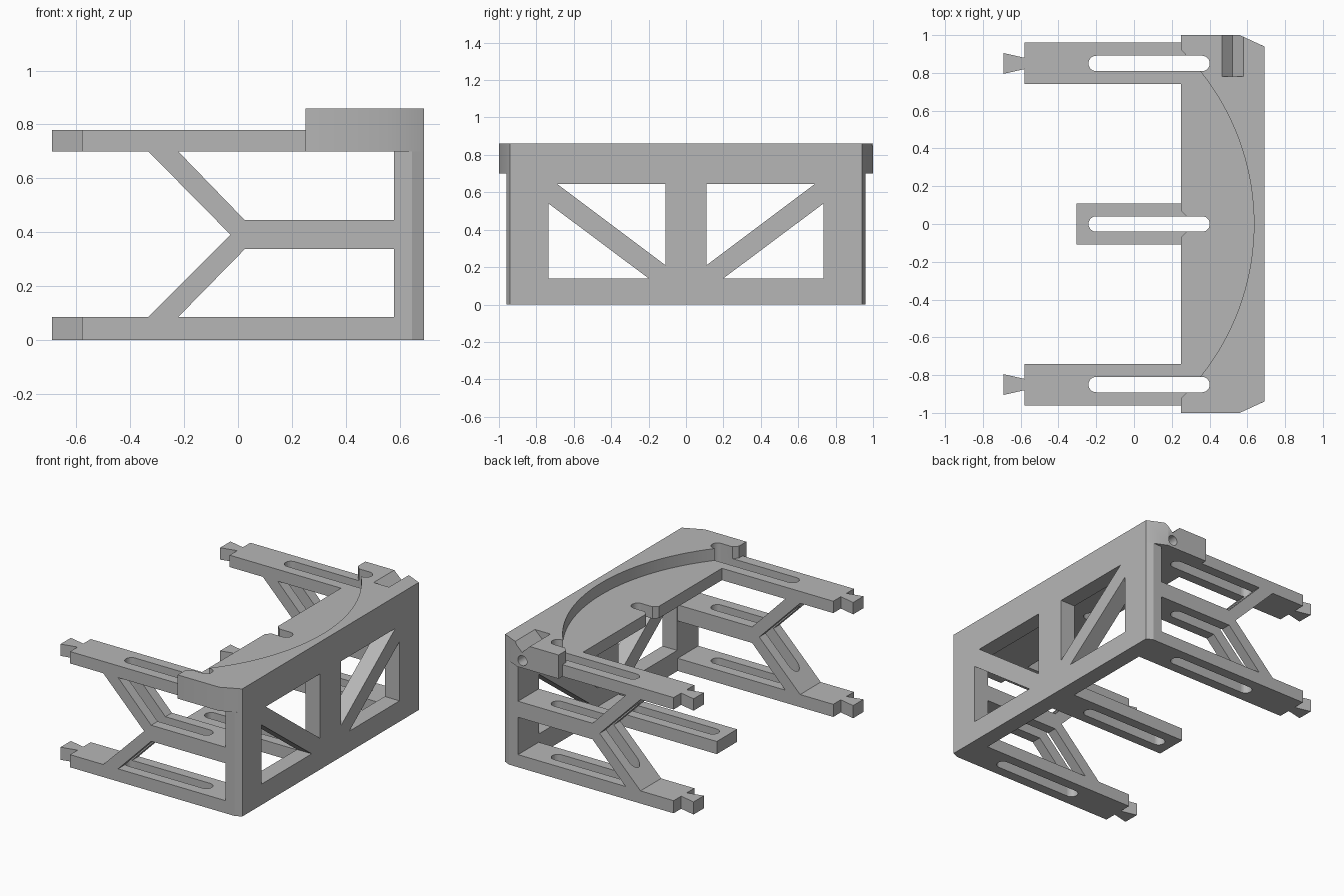
import bpy, bmesh, math

cube = bpy.data.objects.get("Cube")
if cube:
    bpy.data.objects.remove(cube, do_unlink=True)

grey = bpy.data.materials.new("plain grey")
grey.use_nodes = True
tone = (0.47, 0.47, 0.47, 1)
grey.diffuse_color = tone
grey.node_tree.nodes["Principled BSDF"].inputs["Base Color"].default_value = tone


def prism(name, axis, profile, lo, hi):
    """Extrude a 2D profile along an axis between two positions."""
    place = {"x": lambda a, b, t: (t, a, b),
             "y": lambda a, b, t: (a, t, b),
             "z": lambda a, b, t: (a, b, t)}[axis]
    bm = bmesh.new()
    bottom = [bm.verts.new(place(a, b, lo)) for a, b in profile]
    top = [bm.verts.new(place(a, b, hi)) for a, b in profile]
    bm.faces.new(bottom)
    bm.faces.new(top)
    n = len(profile)
    for i in range(n):
        j = (i + 1) % n
        bm.faces.new((bottom[i], bottom[j], top[j], top[i]))
    bmesh.ops.recalc_face_normals(bm, faces=bm.faces)
    mesh = bpy.data.meshes.new(name)
    bm.to_mesh(mesh)
    bm.free()
    mesh.materials.append(grey)
    obj = bpy.data.objects.new(name, mesh)
    bpy.context.collection.objects.link(obj)
    return obj


def cut(target, cutter):
    """Subtract a cutter from a part and discard the cutter."""
    cutter.hide_render = True
    mod = target.modifiers.new("cut", "BOOLEAN")
    mod.operation = "DIFFERENCE"
    mod.solver = "EXACT"
    mod.object = cutter
    bpy.context.view_layer.objects.active = target
    bpy.ops.object.modifier_apply(modifier=mod.name)
    bpy.data.objects.remove(cutter, do_unlink=True)


def circle(cx, cy, r, sides):
    return [(cx + r * math.cos(math.tau * i / sides),
             cy + r * math.sin(math.tau * i / sides)) for i in range(sides)]


def rect(a0, a1, b0, b1):
    return [(a0, b0), (a1, b0), (a1, b1), (a0, b1)]


def cut_slot(target, y):
    """Long round-ended slot running through every level."""
    r, x0, x1, steps = 0.041, -0.2, 0.36, 12
    pts = []
    for cx, start in ((x1, -math.pi / 2), (x0, math.pi / 2)):
        for i in range(steps + 1):
            a = start + math.pi * i / steps
            pts.append((cx + r * math.cos(a), y + r * math.sin(a)))
    cut(target, prism("slot_cutter", "z", pts, -0.2, 1.2))


BEAM = 0.085      # lower beam height
SHELF = 0.7       # underside of the top plate
FLOOR = 0.78      # pocket floor and upper arm top
TOP = 0.86
ARM_Y = 0.85      # centre line of each side frame
WALL = 0.58       # inner face of the wall

# Truss wall with clipped corners
wall = prism("truss_wall", "z",
             [(WALL, -0.96), (0.647, -0.96), (0.69, -0.94),
              (0.69, 0.94), (0.647, 0.96), (WALL, 0.96)], 0, SHELF)
for s in (-1, 1):
    upper = [(0.11, 0.645), (0.69, 0.645), (0.11, 0.21)]
    lower = [(0.735, 0.54), (0.735, 0.14), (0.2, 0.14)]
    for tri in (upper, lower):
        cut(wall, prism("window_cutter", "x", [(s * y, z) for y, z in tri], 0.4, 0.9))

# Top plate with curved pocket
plate = prism("top_plate", "z",
              [(0.25, -1), (0.56, -1), (0.69, -0.94),
               (0.69, 0.94), (0.56, 1), (0.25, 1)], SHELF, TOP)
cut(plate, prism("pocket_cutter", "z", circle(-0.658, 0, 1.293, 160), FLOOR, 1.2))
for y in (-ARM_Y, 0, ARM_Y):
    cut_slot(plate, y)
    # Flared slot mouth
    flare = [(0.21, y - 0.11), (0.285, y - 0.035), (0.285, y + 0.035), (0.21, y + 0.11)]
    cut(plate, prism("flare_cutter", "z", flare, 0.6 if y == 0 else FLOOR, 1.2))

# Notch and bore at the rear end of the plate
cut(plate, prism("notch_cutter", "y",
                 [(0.465, TOP), (0.465, 1), (0.58, 1), (0.58, TOP), (0.522, 0.805)],
                 0.78, 1.1))
cut(plate, prism("bore_cutter", "y", circle(0.52, 0.75, 0.034, 24), 0.78, 1.1))

# Side frames: two arms, a middle beam and diagonal braces
frame_profile = [(-0.58, 0), (WALL, 0), (WALL, BEAM), (-0.222, BEAM),
                 (0.025, 0.337), (WALL, 0.337), (WALL, 0.445), (0.025, 0.445),
                 (-0.222, SHELF), (0.25, SHELF), (0.25, FLOOR), (-0.58, FLOOR),
                 (-0.58, SHELF), (-0.333, SHELF), (-0.028, 0.391),
                 (-0.333, BEAM), (-0.58, BEAM)]
for s, side in ((-1, "front"), (1, "rear")):
    y = s * ARM_Y
    frame = prism(side + "_frame", "y", frame_profile, y - 0.11, y + 0.11)
    cut_slot(frame, y)
    # Dovetail tips
    tip = [(-0.69, y - 0.055), (-0.58, y - 0.03), (-0.58, y + 0.03), (-0.69, y + 0.055)]
    for level, z0, z1 in (("lower", 0, BEAM), ("upper", SHELF, FLOOR)):
        prism(f"{side}_{level}_dovetail", "z", tip, z0, z1)

# Short centre arm at the base
centre = prism("centre_arm", "z", rect(-0.305, WALL, -0.108, 0.108), 0, BEAM)
cut_slot(centre, 0)

# Smooth the curved cuts, keep the corners crisp
bpy.ops.object.select_all(action="DESELECT")
for obj in (plate, centre):
    obj.select_set(True)
bpy.context.view_layer.objects.active = plate
bpy.ops.object.shade_smooth_by_angle(angle=math.radians(25))
